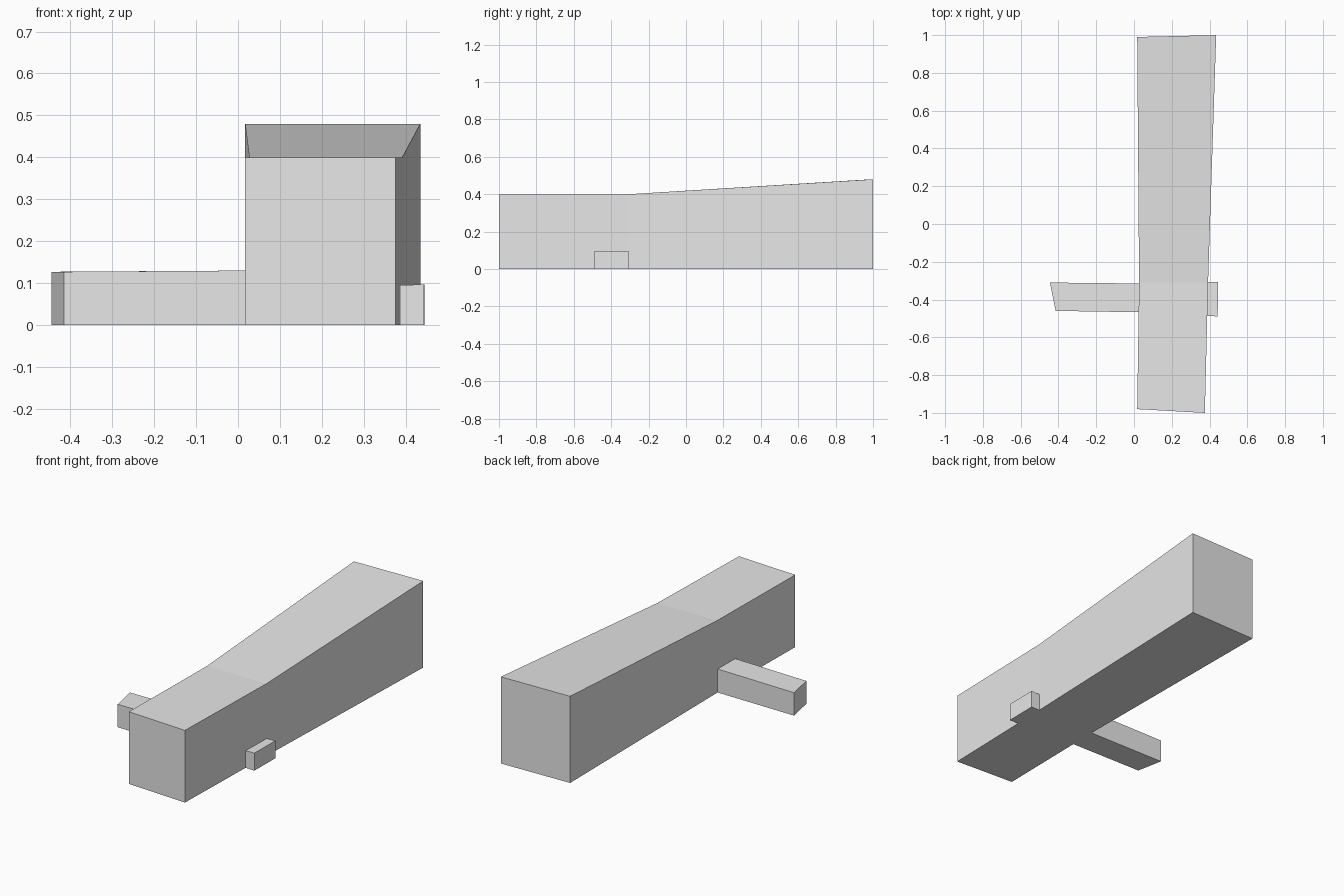
import bpy
import bmesh

cube = bpy.data.objects.get("Cube")
if cube:
    bpy.data.objects.remove(cube, do_unlink=True)

# One plain grey for the whole building
grey = bpy.data.materials.new("light_grey")
grey.use_nodes = True
colour = (0.8, 0.8, 0.8, 1)
grey.diffuse_color = colour
grey.node_tree.nodes["Principled BSDF"].inputs["Base Color"].default_value = colour


def block(name, sections):
    """Closed block through sections, each with two (x, y, height) posts."""
    bm = bmesh.new()
    rings = []
    for (xa, ya, ha), (xb, yb, hb) in sections:
        corners = [(xa, ya, 0), (xb, yb, 0), (xb, yb, hb), (xa, ya, ha)]
        rings.append([bm.verts.new(c) for c in corners])
    for a, b in zip(rings, rings[1:]):
        for i in range(4):
            j = (i + 1) % 4
            bm.faces.new((a[i], a[j], b[j], b[i]))
    bm.faces.new(rings[0][::-1])
    bm.faces.new(rings[-1])
    bmesh.ops.recalc_face_normals(bm, faces=bm.faces)
    mesh = bpy.data.meshes.new(name)
    bm.to_mesh(mesh)
    bm.free()
    mesh.materials.append(grey)
    obj = bpy.data.objects.new(name, mesh)
    bpy.context.collection.objects.link(obj)
    return obj


# Long hall: level roof at the front, rising towards the wider back
block("main_hall", [
    ((0.017, -0.98, 0.40), (0.375, -1.0, 0.40)),
    ((0.027, -0.31, 0.40), (0.392, -0.31, 0.40)),
    ((0.017, 0.99, 0.48), (0.435, 1.0, 0.48)),
])

# Low wing on the right with a slanted end
block("side_wing", [
    ((-0.445, -0.31, 0.127), (-0.415, -0.46, 0.127)),
    ((0.027, -0.315, 0.13), (0.025, -0.467, 0.13)),
])

# Small porch on the left wall
block("side_porch", [
    ((0.387, -0.487, 0.095), (0.443, -0.489, 0.097)),
    ((0.392, -0.307, 0.095), (0.445, -0.308, 0.097)),
])
